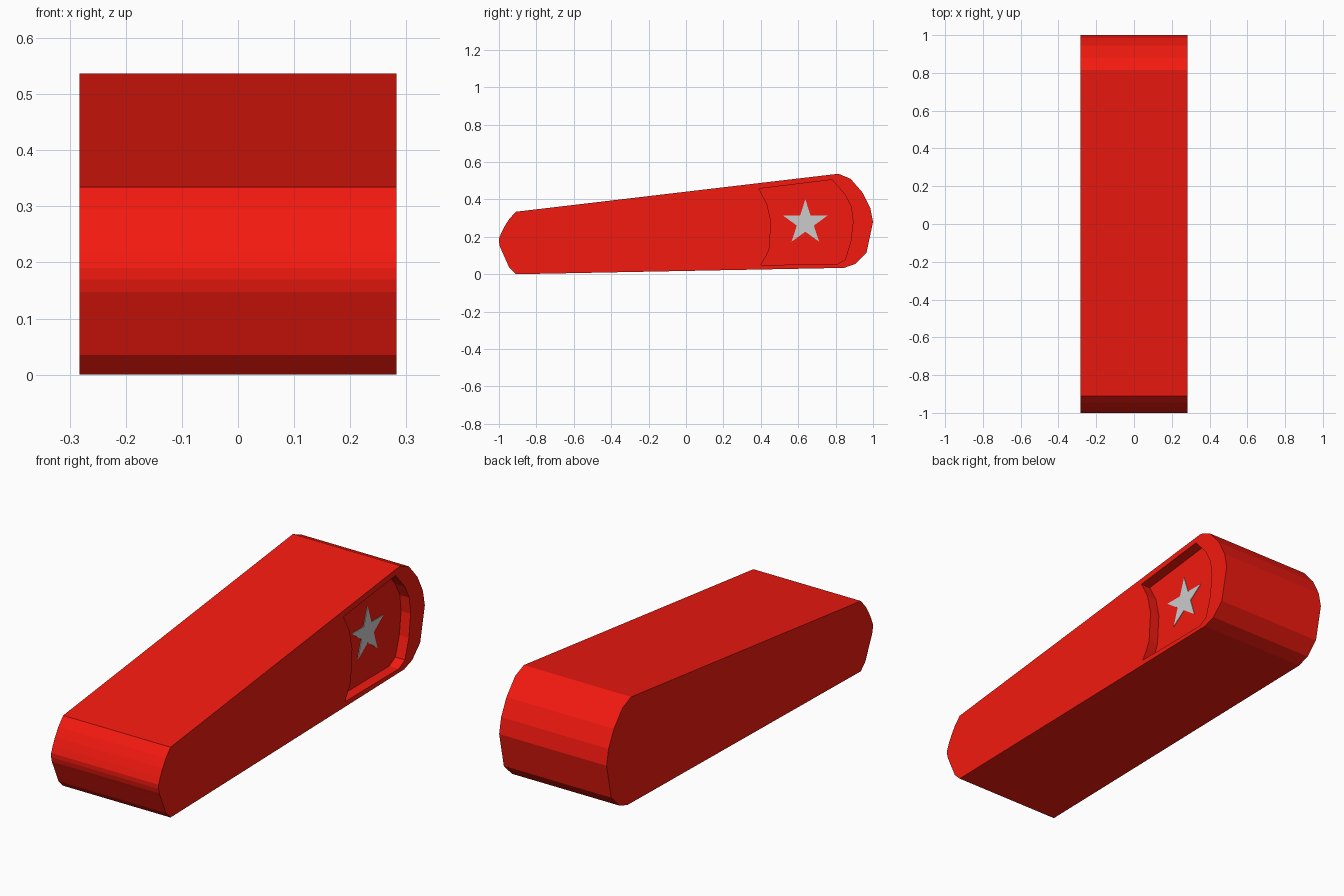
import bpy, bmesh, math

if "Cube" in bpy.data.objects:
    bpy.data.objects.remove(bpy.data.objects["Cube"])

HALF = 0.2825      # half width of the body
DEPTH = 0.05       # depth of the side recess


def prism(name, profile, x0, x1, mat=None):
    """Extrude a closed (y, z) profile from x0 to x1."""
    bm = bmesh.new()
    face = bm.faces.new([bm.verts.new((x0, y, z)) for y, z in profile])
    ext = bmesh.ops.extrude_face_region(bm, geom=[face])
    verts = [g for g in ext["geom"] if isinstance(g, bmesh.types.BMVert)]
    bmesh.ops.translate(bm, verts=verts, vec=(x1 - x0, 0, 0))
    bmesh.ops.recalc_face_normals(bm, faces=bm.faces)
    mesh = bpy.data.meshes.new(name)
    bm.to_mesh(mesh)
    bm.free()
    obj = bpy.data.objects.new(name, mesh)
    bpy.context.collection.objects.link(obj)
    if mat:
        mesh.materials.append(mat)
    return obj


red = bpy.data.materials.new("red")
red.diffuse_color = (0.9, 0.01, 0.005, 1)
red.use_nodes = True
red.node_tree.nodes["Principled BSDF"].inputs["Base Color"].default_value = red.diffuse_color

# Wedge body: rounded low nose, taller rounded tail
body_profile = [
    (-0.91, 0.0), (-0.945, 0.035), (-0.965, 0.08), (-0.985, 0.125),
    (-0.995, 0.147), (-1.0, 0.17), (-1.0, 0.19), (-0.988, 0.22),
    (-0.97, 0.256), (-0.945, 0.295), (-0.91, 0.334),
    (0.815, 0.537), (0.88, 0.51), (0.945, 0.435), (0.985, 0.355),
    (1.0, 0.28), (0.965, 0.115), (0.905, 0.055), (0.845, 0.034),
]
body = prism("wedge_body", body_profile, -HALF, HALF, red)

# Recessed panel on the right side
recess_profile = [
    (0.39, 0.457), (0.433, 0.377), (0.455, 0.28), (0.445, 0.135), (0.43, 0.10),
    (0.40, 0.05), (0.805, 0.052), (0.85, 0.077), (0.88, 0.17),
    (0.893, 0.28), (0.883, 0.36), (0.85, 0.425), (0.78, 0.505),
]
cutter = prism("recess_cutter", recess_profile, HALF - DEPTH, HALF + 0.1, red)
cutter.hide_render = True
mod = body.modifiers.new("recess", 'BOOLEAN')
mod.operation = 'DIFFERENCE'
mod.solver = 'EXACT'
mod.object = cutter
bpy.context.view_layer.objects.active = body
bpy.ops.object.modifier_apply(modifier=mod.name)
bpy.data.objects.remove(cutter)

# Grey five-pointed star lying on the recess floor
star = []
for i in range(10):
    r = 0.125 if i % 2 == 0 else 0.048
    a = math.pi / 2 + i * math.pi / 5
    star.append((0.638 + r * math.cos(a), 0.275 + r * math.sin(a)))
prism("star_inlay", star, HALF - DEPTH - 0.01, HALF - DEPTH + 0.003)
